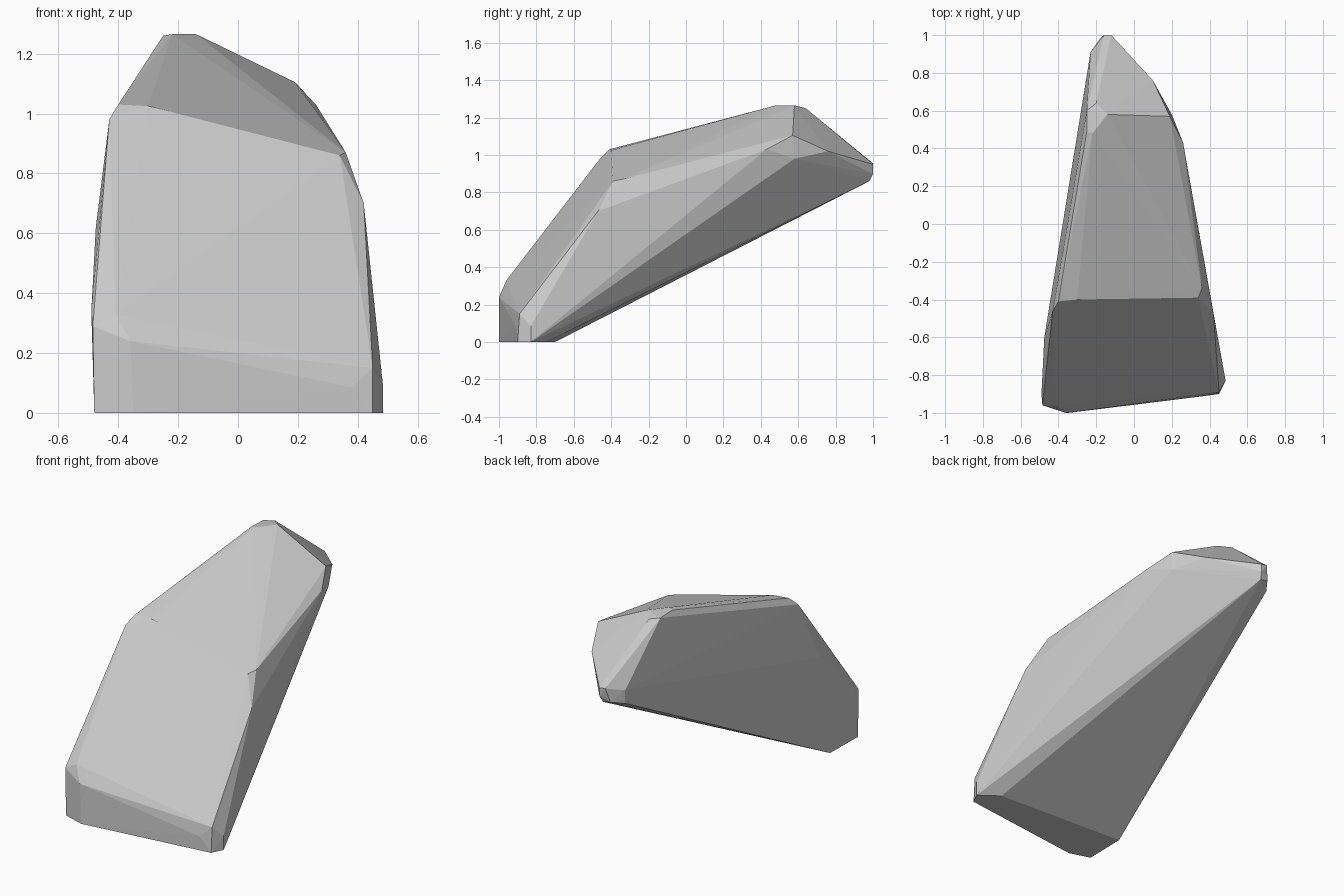
import bpy, bmesh

if "Cube" in bpy.data.objects:
    bpy.data.objects.remove(bpy.data.objects["Cube"])

# Corner points of the boulder, grouped by region
foot = [(-.475, -.70, 0), (-.48, -.96, 0), (-.35, -1, 0), (.45, -.90, 0),
        (.485, -.83, 0), (.37, -.745, 0)]
lower_front = [(-.485, -.96, .29), (-.36, -1, .24), (-.49, -.90, .34), (-.41, -.96, .33),
               (.38, -.91, .085), (.45, -.89, .15), (.485, -.83, .085)]
shoulder = [(-.40, -.41, 1.03), (-.30, -.40, 1.025), (-.43, -.46, .98), (-.475, -.60, .62),
            (.34, -.39, .86), (.36, -.34, .87), (.42, -.47, .70)]
peak = [(-.25, .49, 1.26), (-.22, .48, 1.265), (-.25, .60, 1.255),
        (-.14, .58, 1.265), (-.20, .64, 1.25)]
right_edge = [(.19, .57, 1.105), (.26, .43, 1.03), (.20, .58, .98), (.10, .76, 1.02)]
tip = [(-.12, 1, .95), (-.16, 1, .955), (-.12, 1, .90), (-.13, .98, .86),
       (-.18, .98, .87), (-.23, .91, .85), (-.23, .91, .93)]

# Boulder body: convex hull around all corners
bm = bmesh.new()
for p in foot + lower_front + shoulder + peak + right_edge + tip:
    bm.verts.new(p)
hull = bmesh.ops.convex_hull(bm, input=bm.verts[:])
inside = {g for g in hull["geom_interior"] + hull["geom_unused"]
          if isinstance(g, bmesh.types.BMVert)}
bmesh.ops.delete(bm, geom=list(inside), context='VERTS')
bmesh.ops.recalc_face_normals(bm, faces=bm.faces[:])

mesh = bpy.data.meshes.new("boulder")
bm.to_mesh(mesh)
bm.free()
boulder = bpy.data.objects.new("boulder", mesh)
bpy.context.collection.objects.link(boulder)
